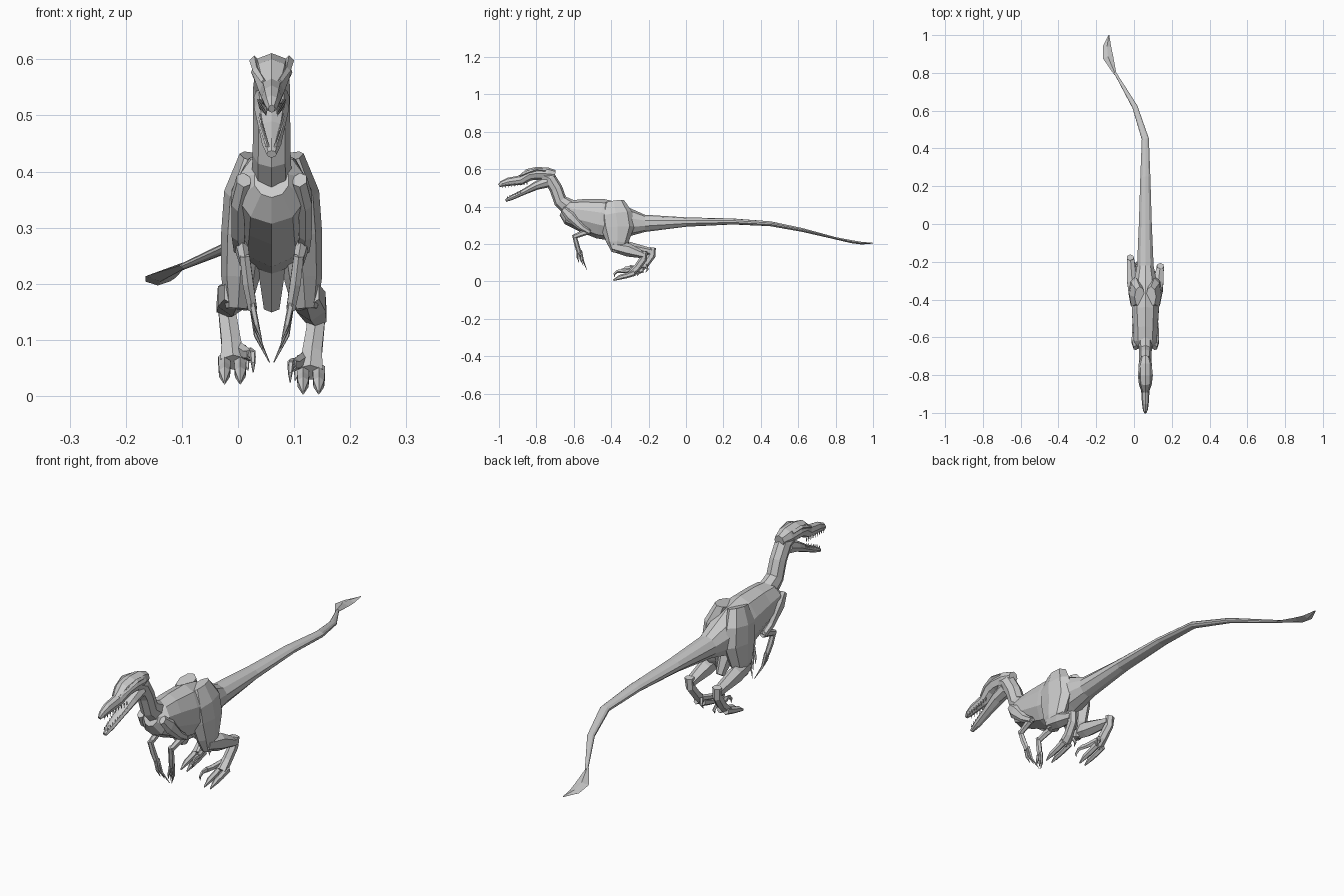
import bpy, bmesh
from mathutils import Vector, Matrix

MID = 0.06  # body's centre plane


def tube(name, pts, n=6):
    """Loft rings along (x, y, z, half_width, half_depth); x is relative to MID."""
    bm = bmesh.new()
    c = [Vector((MID + p[0], p[1], p[2])) for p in pts]
    base = bmesh.ops.create_circle(bm, segments=n, radius=1)['verts']
    unit = [v.co.copy() for v in base]
    bmesh.ops.delete(bm, geom=base, context='VERTS')
    rings = []
    for i, p in enumerate(pts):
        t = (c[min(i + 1, len(c) - 1)] - c[max(i - 1, 0)]).normalized()
        side = Vector((1, 0, 0))
        side = (side - t * side.dot(t)).normalized()
        up = side.cross(t)
        rings.append([bm.verts.new(c[i] + up * u.y * p[4] + side * u.x * p[3]) for u in unit])
    for a, b in zip(rings, rings[1:]):
        for k in range(n):
            bm.faces.new((a[k], a[(k + 1) % n], b[(k + 1) % n], b[k]))
    bm.faces.new(rings[0])
    bm.faces.new(rings[-1])
    return finish(name, bm)


def finish(name, bm):
    bmesh.ops.recalc_face_normals(bm, faces=bm.faces)
    me = bpy.data.meshes.new(name)
    bm.to_mesh(me)
    bm.free()
    ob = bpy.data.objects.new(name, me)
    bpy.context.collection.objects.link(ob)
    return ob


# Torso running into the curved tail
tube("torso_and_tail", [
    (0, -.66, .385, .032, .035), (0, -.63, .370, .064, .066),
    (0, -.56, .355, .068, .087), (0, -.46, .335, .075, .107),
    (0, -.38, .320, .075, .105), (0, -.30, .315, .062, .075),
    (0, -.22, .310, .046, .046), (0, 0, .317, .036, .025),
    (0, .25, .320, .028, .016), (0, .45, .308, .020, .013),
    (-.055, .62, .275, .015, .010), (-.16, .80, .230, .006, .006)], 10)

# Flat fan on the tail end
tube("tail_fan", [(-.158, .79, .232, .006, .006), (-.198, .885, .212, .028, .008),
                  (-.203, .94, .204, .022, .007), (-.193, 1.0, .204, .002, .002)], 4)

# Pelvic point under the belly
tube("pelvis_point", [(0, -.37, .25, .03, .05), (0, -.31, .16, .016, .02)])

# S-shaped neck
tube("neck", [(0, -.61, .385, .036, .05), (0, -.672, .43, .034, .037),
              (0, -.695, .495, .033, .035), (0, -.728, .55, .033, .035),
              (0, -.78, .575, .030, .028)], 8)

# Head
tube("skull", [(0, -.70, .570, .022, .024), (0, -.74, .575, .035, .034),
               (0, -.80, .577, .037, .034), (0, -.84, .570, .033, .033),
               (0, -.885, .541, .022, .026), (0, -.95, .532, .018, .022),
               (0, -.985, .521, .013, .016), (0, -1.0, .512, .006, .008)], 8)
tube("lower_jaw", [(0, -.74, .533, .032, .032), (0, -.80, .512, .031, .023),
                   (0, -.87, .476, .023, .015), (0, -.93, .448, .017, .013),
                   (0, -.965, .431, .009, .007)], 8)
for s, tag in ((-1, "right"), (1, "left")):
    tube("brow_" + tag, [(s * .026, -.75, .592, .008, .008), (s * .031, -.80, .598, .009, .009),
                         (s * .027, -.85, .580, .007, .007), (s * .014, -.89, .560, .005, .005)], 4)

# Teeth along both jaws
bm = bmesh.new()
for i in range(9):
    f = i / 8
    rows = ((-.98 + .13 * f, .507 + .013 * f, .010 + .012 * f, -.018),
            (-.955 + .11 * f, .452 + .045 * f, .008 + .013 * f, .016))
    for y, z, w, h in rows:
        for s in (-1, 1):
            flip = Matrix.Rotation(3.14159 if h < 0 else 0, 4, 'X')
            bmesh.ops.create_cone(bm, segments=4, radius1=.004, radius2=0, depth=abs(h), cap_ends=True,
                                  matrix=Matrix.Translation((MID + s * w, y, z)) @ flip)
finish("teeth", bm)

# Arms, folded, with long hooked fingers
for s, tag in ((-1, "right"), (1, "left")):
    tube("upper_arm_" + tag, [(s * .05, -.655, .385, .014, .018), (s * .06, -.62, .35, .014, .030),
                              (s * .06, -.56, .29, .013, .018), (s * .057, -.515, .262, .012, .013)])
    tube("forearm_" + tag, [(s * .056, -.512, .268, .012, .014), (s * .052, -.55, .258, .012, .016),
                            (s * .048, -.60, .238, .010, .012)])
    tube("palm_" + tag, [(s * .048, -.598, .25, .010, .011), (s * .042, -.585, .20, .011, .013),
                         (s * .034, -.572, .155, .009, .013)])
    for k, (tx, ty, tz) in enumerate(((.004, -.53, .06), (.015, -.55, .085), (.018, -.572, .10))):
        y0 = -.562 - .01 * k
        tube(f"finger_{k + 1}_{tag}", [(s * .035, y0, .165, .006, .006),
                                       (s * .027, (y0 + ty) / 2 - .004, (.155 + tz) / 2, .005, .005),
                                       (s * tx, ty, tz, .001, .001)], 5)


# Legs: the right one trails slightly behind the left
def leg(s, dy, dz, tag):
    def part(name, pts, foot=True, n=6):
        tube(name + "_" + tag, [(s * x, y + dy * foot, z + dz * foot, w, d)
                                for x, y, z, w, d in pts], n)
    part("thigh", [(.030, -.385, .425, .028, .055), (.047, -.375, .36, .038, .088),
                   (.050, -.365, .29, .040, .090), (.056, -.368, .21, .034, .060),
                   (.060, -.372, .155, .022, .026)], False, 8)
    tube("shin_" + tag, [(s * .062, -.39, .185, .026, .026), (s * .070, -.31, .168 + dz / 2, .030, .036),
                         (s * .079, -.225 + dy, .14 + dz, .022, .018)], 6)
    part("ankle_and_foot", [(.080, -.222, .162, .020, .016), (.078, -.228, .12, .018, .021),
                            (.072, -.26, .075, .020, .019), (.069, -.295, .042, .026, .018)])
    for k, x in enumerate((.056, .084)):
        part(f"toe_{k + 1}", [(x, -.275, .045, .013, .016), (x, -.32, .030, .012, .014),
                              (x, -.352, .022, .011, .013), (x, -.388, .006, .002, .004)])
    part("raised_toe", [(.055, -.27, .065, .010, .013), (.042, -.32, .056, .010, .012),
                        (.036, -.345, .056, .009, .012)])
    part("sickle_claw", [(.036, -.34, .056, .008, .011), (.034, -.368, .054, .006, .009),
                         (.033, -.383, .040, .004, .006), (.033, -.382, .024, .001, .001)], True, 5)
    part("heel_claw", [(.052, -.262, .07, .007, .008), (.045, -.25, .045, .006, .006),
                       (.042, -.262, .028, .001, .001)], True, 5)


leg(1, 0, 0, "left")
leg(-1, .045, .018, "right")
